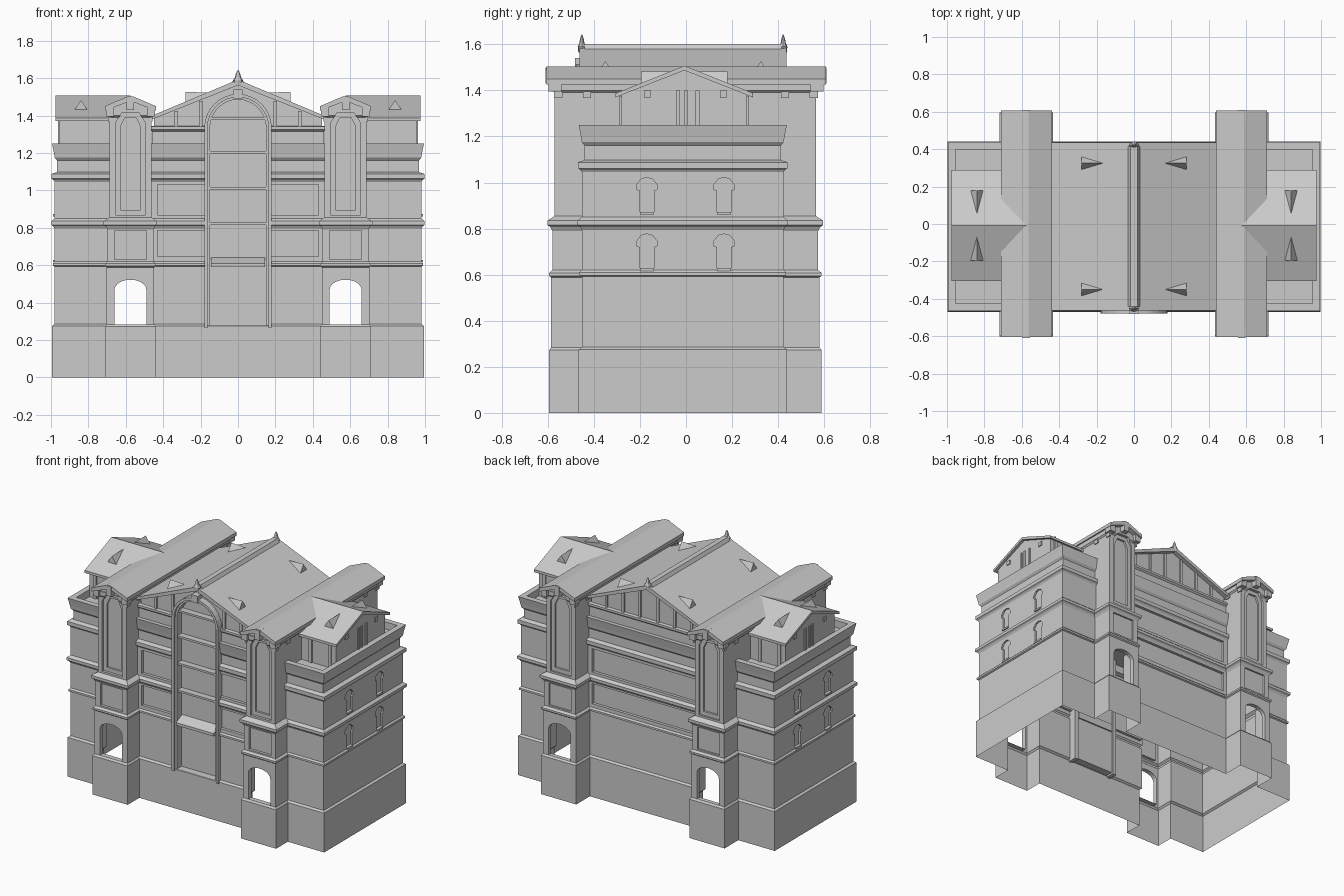
import bpy, bmesh, math
from mathutils import Vector

if "Cube" in bpy.data.objects:
    bpy.data.objects.remove(bpy.data.objects["Cube"])


def make(name, verts, faces):
    me = bpy.data.meshes.new(name)
    me.from_pydata(verts, [], faces)
    bm = bmesh.new()
    bm.from_mesh(me)
    bmesh.ops.recalc_face_normals(bm, faces=bm.faces)
    bm.to_mesh(me)
    bm.free()
    ob = bpy.data.objects.new(name, me)
    bpy.context.collection.objects.link(ob)
    return ob


def prism(name, pts, axis, a, b):
    """Extrude a (horizontal, z) outline along x or y."""
    n = len(pts)
    verts = [((u, t, z) if axis == 'y' else (t, u, z)) for t in (a, b) for u, z in pts]
    faces = [tuple(range(n)), tuple(range(n, 2 * n))]
    faces += [(i, (i + 1) % n, n + (i + 1) % n, n + i) for i in range(n)]
    return make(name, verts, faces)


def box(name, x0, x1, y0, y1, z0, z1):
    return prism(name, [(x0, z0), (x1, z0), (x1, z1), (x0, z1)], 'y', y0, y1)


def stack(name, cx, cy, hx, hy, levels):
    """Rectangular plan swept up a moulding profile of (offset, z)."""
    verts, faces = [], []
    for o, z in levels:
        for sx, sy in ((-1, -1), (1, -1), (1, 1), (-1, 1)):
            verts.append((cx + sx * (hx + o), cy + sy * (hy + o), z))
    for k in range(len(levels) - 1):
        for i in range(4):
            j = (i + 1) % 4
            faces.append((4 * k + i, 4 * k + j, 4 * k + 4 + j, 4 * k + 4 + i))
    e = len(verts)
    faces += [(0, 1, 2, 3), (e - 4, e - 3, e - 2, e - 1)]
    return make(name, verts, faces)


def cut(target, cutter, op='DIFFERENCE'):
    m = target.modifiers.new("cut", 'BOOLEAN')
    m.operation, m.object, m.solver = op, cutter, 'EXACT'
    bpy.context.view_layer.objects.active = target
    bpy.ops.object.modifier_apply(modifier=m.name)
    bpy.data.objects.remove(cutter)


def arch(c, w, z0, spring, rise, n=16):
    pts = [(c - w, z0), (c + w, z0)]
    return pts + [(c + w * math.cos(math.pi * i / n), spring + rise * math.sin(math.pi * i / n))
                  for i in range(n + 1)]


def rect(c, w, z0, z1):
    return [(c - w, z0), (c + w, z0), (c + w, z1), (c - w, z1)]


# Main body with string courses, cornices and a parapet
CY = -0.014
body = stack("main_body", 0, CY, 0.98, 0.438, [
    (.014, 0), (.014, .275), (0, .285), (0, .592), (.01, .597), (.01, .61), (0, .62),
    (0, .795), (.008, .808), (.018, .815), (.018, .835), (0, .85), (0, 1.045), (.006, 1.055),
    (.016, 1.062), (.016, 1.088), (-.012, 1.098), (-.012, 1.16), (0, 1.175), (.004, 1.2),
    (.014, 1.25), (-.026, 1.25), (-.026, 1.2)])
attic = stack("central_attic", 0, CY, 0.46, 0.425, [
    (0, 1.15), (0, 1.315), (.012, 1.325), (.012, 1.34), (-.008, 1.345)])
ped = prism("pediment", [(-.45, 1.32), (.45, 1.32), (.45, 1.385), (0, 1.57), (-.45, 1.385)],
            'y', -0.432, 0.404)

# Recessed storey panels between the towers, front and back
for z0, z1 in ((.645, .785), (.868, 1.03)):
    for y0, y1 in ((-.6, -.432), (.404, .6)):
        cut(body, prism("panel_cutter", rect(0, .43, z0, z1), 'y', y0, y1))
# Keyhole windows on the end walls
for s in (-1, 1):
    for wy in (-.17, .165):
        for z in (.62, .865):
            w = [(wy - .03, z), (wy + .03, z), (wy + .03, z + .1), (wy + .045, z + .105),
                 (wy + .045, z + .125), (wy + .025, z + .15), (wy, z + .157), (wy - .025, z + .15),
                 (wy - .045, z + .125), (wy - .045, z + .105), (wy - .03, z + .1)]
            cut(body, prism("window_cutter", w, 'x', s * .968, s * 1.1))
            box("window_sill", *sorted((s * .96, s * .988)), wy - .03, wy + .03, z - .004, z + .008)

# Tall arched entrance bay
for ob in (body, attic, ped):
    cut(ob, prism("bay_cutter", arch(0, .165, .277, 1.335, .165), 'y', -.6, -.41))


def arch_frame(name, w, t, y0, y1):
    outer = arch(0, w, .265, 1.335, w)[1:] + [(-w, .265)]
    inner = arch(0, w - t, .265, 1.335, w - t)[1:] + [(-w + t, .265)]
    prism(name, outer + inner[::-1], 'y', y0, y1)


arch_frame("bay_frame_outer", .18, .017, -.478, -.40)
arch_frame("bay_frame_inner", .164, .014, -.462, -.40)
for z in (.815, 1.005, 1.195, 1.375):
    box("bay_transom", -.16, .16, -.455, -.40, z, z + .014)
prism("entrance_canopy", [(-.40, .59), (-.478, .59), (-.478, .61), (-.40, .645)], 'x', -.145, .145)
box("bay_keystone", -.025, .025, -.482, -.42, 1.49, 1.54)

# Central roof, ridge cap and finials
prism("central_roof", [(-.47, 1.375), (-.47, 1.395), (0, 1.592), (.47, 1.395), (.47, 1.375), (0, 1.562)],
      'y', -.463, .437)
prism("roof_ridge", [(-.04, 1.565), (-.018, 1.602), (.018, 1.602), (.04, 1.565)], 'y', -.44, .415)
for y in (-.452, .422):
    prof = [(.022, 1.565), (.026, 1.59), (.016, 1.605), (.011, 1.625), (.003, 1.642)]
    n = 8
    v = [(r * math.cos(2 * math.pi * i / n), y + r * .7 * math.sin(2 * math.pi * i / n), z)
         for r, z in prof for i in range(n)]
    f = [(k * n + i, k * n + (i + 1) % n, (k + 1) * n + (i + 1) % n, (k + 1) * n + i)
         for k in range(len(prof) - 1) for i in range(n)]
    f += [tuple(range(n)), tuple(range(len(v) - n, len(v)))]
    make("finial", v, f)

# Pediment pilasters
for s in (-1, 1):
    for x in (.2, .33):
        for y0, y1 in ((-.442, -.42), (.39, .414)):
            box("pediment_pilaster", s * x - .009, s * x + .009, y0, y1, 1.34, 1.56 - .41 * x)
    box("pediment_pilaster", s * .07 - .009, s * .07 + .009, .39, .414, 1.34, 1.53)


def dormer(base, tip, half, h):
    """Small triangular roof vent: base centre, point reaching back, half width vector."""
    b, t, w = Vector(base), Vector(tip), Vector(half)
    make("roof_vent", [b - w, b + w, b + Vector((0, 0, h)), t],
         [(0, 1, 2), (0, 1, 3), (1, 2, 3), (2, 0, 3)])


for s in (-1, 1):
    for y in (-.35, .325):
        dormer((s * .28, y, 1.47), (s * .165, y, 1.522), (0, .037, 0), .057)

    # Towers, front and back ends alike, joined into the body
    cx = s * .575
    tower = stack("tower", cx, -.003, .12, .575, [
        (.017, 0), (.017, .272), (.007, .284), (.007, .588), (.016, .595), (.016, .608), (.002, .62),
        (.002, .79), (.012, .808), (.023, .815), (.023, .835), (-.008, .855), (-.008, 1.39),
        (.002, 1.4), (.002, 1.43)])
    prism("tower_gable", [(cx - .12, 1.42), (cx + .12, 1.42), (cx + .12, 1.44), (cx, 1.49), (cx - .12, 1.44)],
          'y', -.575, .57)
    for d in (-1, 1):
        def niche(pts, depth):
            cut(tower, prism("niche_cutter", pts, 'y', d * .7, d * depth))
        niche(arch(cx, .085, .284, .47, .052, 10), .55)
        niche(rect(cx, .085, .63, .785), .562)
        tall = [(cx - .08, .868), (cx + .08, .868), (cx + .08, 1.36), (cx + .045, 1.415),
                (cx - .045, 1.415), (cx - .08, 1.36)]
        niche(tall, .552)
        niche([(cx + (x - cx) * .68, 1.14 + (z - 1.14) * .9) for x, z in tall], .538)
        box("tower_keystone", cx - .02, cx + .02, *sorted((d * .55, d * .61)), 1.43, 1.5)
        for k in (-1, 1):
            box("gable_kneeler", cx + k * .11 - .022, cx + k * .11 + .022,
                *sorted((d * .54, d * .597)), 1.395, 1.445)
            for y in (.43, .555):
                box("tower_vent", cx + k * .113 - .006, cx + k * .113 + .006,
                    d * y - .018, d * y + .018, 1.368, 1.395)
    cut(body, tower, 'UNION')
    prism("tower_roof", [(cx - .137, 1.425), (cx - .137, 1.45), (cx - .012, 1.503), (cx + .012, 1.503),
                         (cx + .137, 1.45), (cx + .137, 1.425), (cx, 1.478)], 'y', -.605, .608)

    # Wing attic with its own gable roof
    prism("wing_attic", [(-.28, 1.19), (.265, 1.19), (.265, 1.38), (-.007, 1.49), (-.28, 1.38)],
          'x', s * .6, s * .955)
    prism("wing_roof", [(-.305, 1.37), (-.305, 1.388), (-.007, 1.507), (.29, 1.388), (.29, 1.37), (-.007, 1.487)],
          'x', s * .575, s * .975)
    for d, y in ((-1, -.195), (1, .18)):
        dormer((s * .84, y, 1.425), (s * .84, d * .06 - .004, 1.482), (.038, 0, 0), .057)
        box("attic_vent", *sorted((s * .94, s * .962)), d * .165 - .018, d * .165 + .012, 1.37, 1.4)
        wall = -.28 if d < 0 else .265
        for x in (.76, .91):
            box("attic_side_pilaster", s * x - .012, s * x + .012, wall - .008, wall + .008, 1.2, 1.375)
    for y in (-.035, .0, .05):
        box("attic_end_pilaster", *sorted((s * .94, s * .963)), y - .008, y + .008, 1.2, 1.4)

# Hollow shell: open underside and open niches
bm = bmesh.new()
bm.from_mesh(body.data)
gone = [f for f in bm.faces if all(v.co.z < .001 for v in f.verts)
        or all(abs(abs(v.co.y) - .55) < .001 and v.co.z < .56 for v in f.verts)]
bmesh.ops.delete(bm, geom=gone, context='FACES')
bm.to_mesh(body.data)
bm.free()
